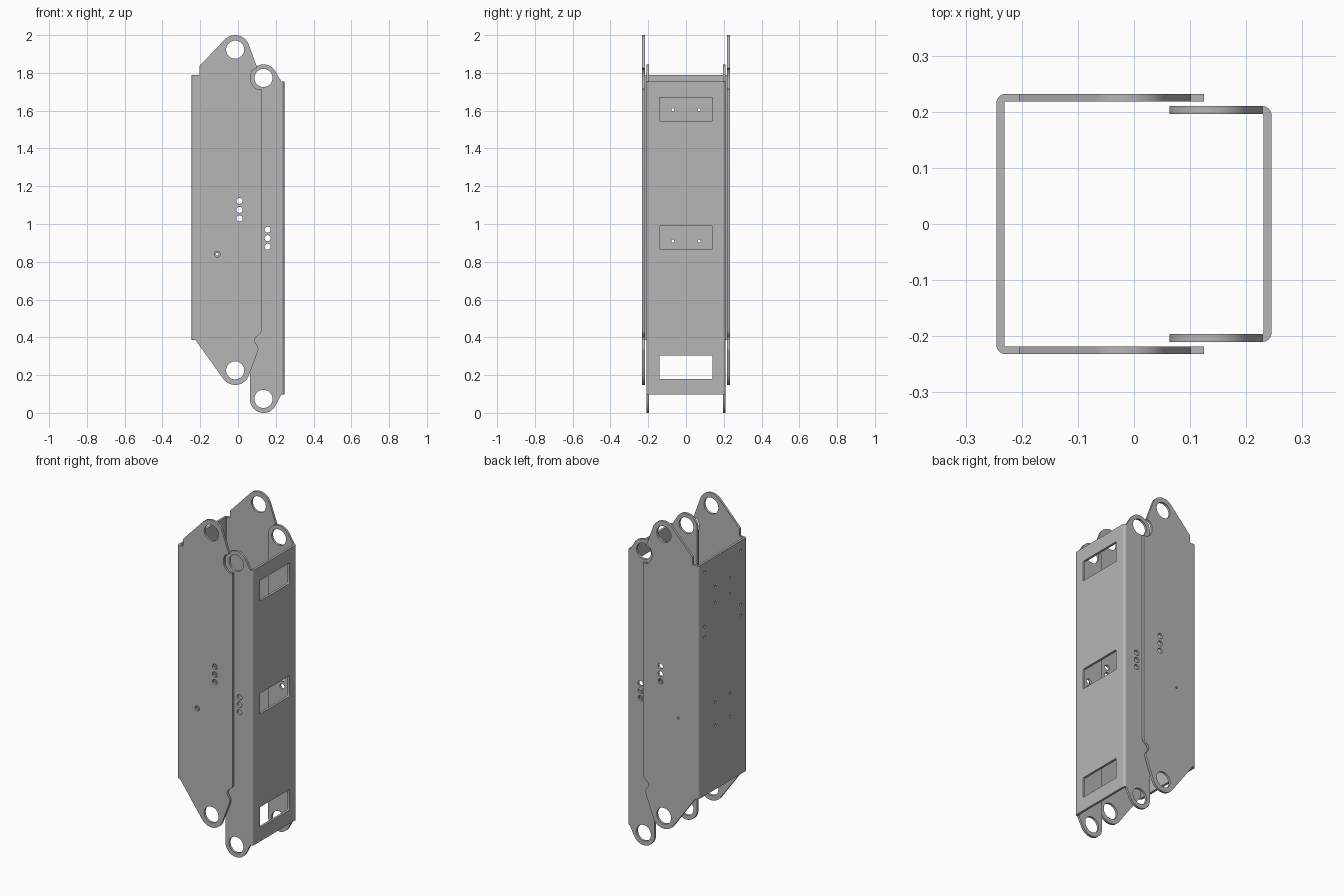
import bpy, bmesh
from math import sin, cos, radians, pi

cube = bpy.data.objects.get("Cube")
if cube:
    bpy.data.objects.remove(cube, do_unlink=True)

THICK = 0.014
BEND = 0.016
LUG_HOLE = 0.048

steel = bpy.data.materials.new("plain grey steel")
steel.use_nodes = True
GREY = (0.47, 0.47, 0.47, 1)
steel.diffuse_color = GREY
steel.node_tree.nodes["Principled BSDF"].inputs["Base Color"].default_value = GREY


def arc(cx, cy, r, start, end, n=20):
    return [(cx + r * cos(radians(start + (end - start) * i / n)),
             cy + r * sin(radians(start + (end - start) * i / n))) for i in range(n + 1)]


def circle(cx, cy, r, n=32):
    return arc(cx, cy, r, 0, 360, n)[:-1]


def plate(name, loops, depth, location, rotation):
    """Flat sheet from an outline and its openings, extruded to a depth."""
    curve = bpy.data.curves.new(name, 'CURVE')
    curve.dimensions = '2D'
    curve.fill_mode = 'BOTH'
    curve.extrude = depth / 2
    for loop in loops:
        spline = curve.splines.new('POLY')
        spline.points.add(len(loop) - 1)
        for point, (x, y) in zip(spline.points, loop):
            point.co = (x, y, 0, 1)
        spline.use_cyclic_u = True
    helper = bpy.data.objects.new(name + " outline", curve)
    bpy.context.collection.objects.link(helper)
    deps = bpy.context.evaluated_depsgraph_get()
    mesh = bpy.data.meshes.new_from_object(helper.evaluated_get(deps))
    bpy.data.objects.remove(helper, do_unlink=True)
    bpy.data.curves.remove(curve)

    bm = bmesh.new()
    bm.from_mesh(mesh)
    bmesh.ops.remove_doubles(bm, verts=bm.verts, dist=1e-5)
    bmesh.ops.recalc_face_normals(bm, faces=bm.faces)
    bm.to_mesh(mesh)
    bm.free()
    mesh.name = name
    mesh.materials.clear()
    mesh.materials.append(steel)

    obj = bpy.data.objects.new(name, mesh)
    bpy.context.collection.objects.link(obj)
    obj.location = location
    obj.rotation_euler = rotation
    bpy.ops.object.select_all(action='DESELECT')
    obj.select_set(True)
    bpy.context.view_layer.objects.active = obj
    bpy.ops.object.shade_smooth_by_angle(angle=radians(30))
    return obj


def channel(name, side, half_width, z0, z1, flange, openings, web_openings):
    """U-shaped sheet: web on one side (-1 or 1 in x), two flanges, rounded bends."""
    web_x = side * (0.245 - THICK / 2)
    corner_x = side * (0.245 - BEND)
    corner_y = half_width - BEND
    web = [(-corner_y, z0), (corner_y, z0), (corner_y, z1), (-corner_y, z1)]
    plate(name + "_web", [web] + web_openings, THICK, (web_x, 0, 0), (pi / 2, 0, pi / 2))
    for label, s in (("front", -1), ("back", 1)):
        plate(f"{name}_{label}_flange", [flange] + openings[label], THICK,
              (0, s * (half_width - THICK / 2), 0), (pi / 2, 0, 0))
        quarter = arc(0, 0, BEND, 0, 90, 8) + arc(0, 0, BEND - THICK, 90, 0, 8)
        bend = [(corner_x + side * x, s * (corner_y + y)) for x, y in quarter]
        plate(f"{name}_{label}_bend", [bend], z1 - z0, (0, 0, (z0 + z1) / 2), (0, 0, 0))


# Outer channel: flange with a lug at each end and relief notches on its free edge
outer_flange = (
    [(-0.229, 0.385), (-0.225, 0.385)]
    + arc(-0.015, 0.225, 0.077, 217, 340)
    + [(0.105, 0.325), (0.108, 0.34), (0.104, 0.355), (0.092, 0.37),
       (0.088, 0.385), (0.093, 0.4), (0.12, 0.422), (0.125, 0.435), (0.125, 1.715)]
    + arc(0.135, 1.775, 0.07, 240, 145)
    + [(0.102, 1.826)]
    + arc(-0.015, 1.923, 0.077, 20, 135)
    + [(-0.205, 1.835), (-0.205, 1.79), (-0.229, 1.79)])
outer_holes = [circle(-0.015, z, LUG_HOLE) for z in (0.225, 1.923)]
outer_holes += [circle(0.008, z, 0.016) for z in (1.03, 1.075, 1.122)]
web_holes = [circle(s * y, z, 0.008, 16) for s in (-1, 1)
             for y, heights in ((0.07, (0.77, 0.91, 1.51, 1.605)), (0.172, (1.34, 1.405, 1.732)))
             for z in heights]
channel("outer_channel", -1, 0.232, 0.385, 1.79, outer_flange,
        {"front": outer_holes + [circle(-0.11, 0.84, 0.015)],
         "back": outer_holes + [circle(-0.11, 0.84, 0.007, 16)]}, web_holes)

# Inner channel: narrow flange with a rounded lug at each end, windows in the web
inner_flange = (
    arc(0.135, 0.072, 0.072, 180, 330)
    + [(0.229, 0.097), (0.229, 1.755)]
    + arc(0.135, 1.773, 0.072, 28, 180))
inner_holes = [circle(0.135, z, LUG_HOLE) for z in (0.074, 1.773)]
inner_holes += [circle(0.157, z, 0.016) for z in (0.88, 0.925, 0.97)]
windows = []
for z in (0.242, 0.927, 1.608):
    w, h, r = 0.141, 0.062, 0.006
    windows.append([p for sx, sz, a in ((1, 1, 0), (-1, 1, 90), (-1, -1, 180), (1, -1, 270))
                    for p in arc(sx * (w - r), z + sz * (h - r), r, a, a + 90, 4)])
channel("inner_channel", 1, 0.21, 0.097, 1.755, inner_flange,
        {"front": inner_holes, "back": inner_holes}, windows)
